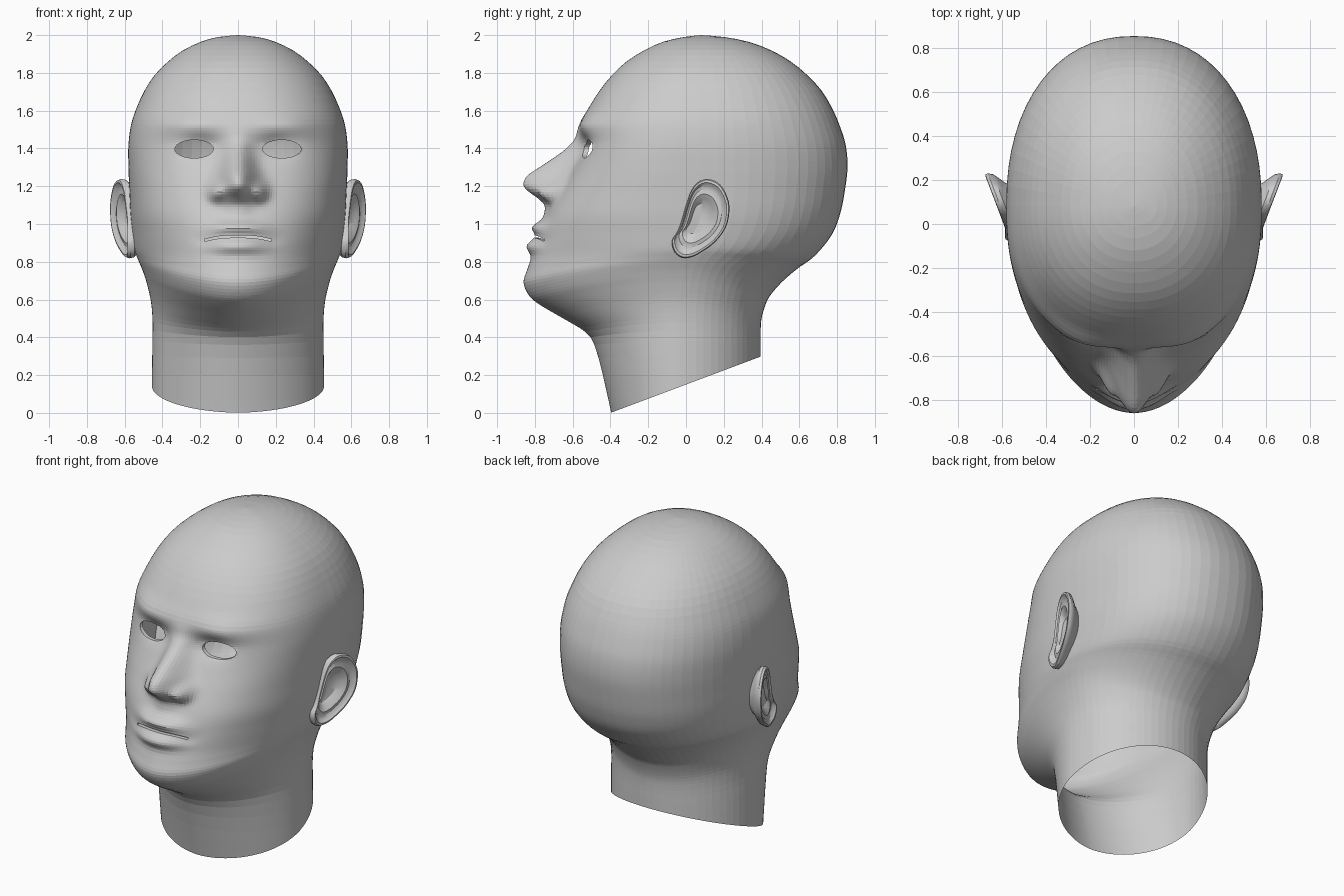
import bpy, bmesh
from math import sin, cos, pi, exp, hypot

if "Cube" in bpy.data.objects:
    bpy.data.objects.remove(bpy.data.objects["Cube"])


def catmull(p0, p1, p2, p3, t):
    return [0.5 * (2*b + (c - a)*t + (2*a - 5*b + 4*c - d)*t*t + (3*b - a - 3*c + d)*t**3)
            for a, b, c, d in zip(p0, p1, p2, p3)]


def lookup(keys, v):
    # linear lookup in ascending (position, value) pairs
    if v <= keys[0][0]:
        return keys[0][1]
    for (a, fa), (b, fb) in zip(keys, keys[1:]):
        if v <= b:
            return fa + (fb - fa) * (v - a) / (b - a)
    return keys[-1][1]


def table(keys, v):
    # softened lookup
    return sum(lookup(keys, v + d) * m for d, m in ((-.018, .25), (0, .5), (.018, .25)))


def bump(u, v, su, sv, p=2):
    return exp(-abs(u / su)**p - (v / sv)**2)


def finish(bm, name):
    bmesh.ops.remove_doubles(bm, verts=bm.verts, dist=1e-4)
    bmesh.ops.recalc_face_normals(bm, faces=bm.faces)
    me = bpy.data.meshes.new(name)
    bm.to_mesh(me)
    bm.free()
    ob = bpy.data.objects.new(name, me)
    bpy.context.collection.objects.link(ob)
    mod = ob.modifiers.new("mirror", 'MIRROR')
    mod.use_clip = True
    return ob


# Sections of the skull and neck: z at midline, front y, back y, half width, front squareness
SECTIONS = [
    (-.05, -.385, .395, .455, 1.85), (.2, -.44, .395, .455, 1.85), (.36, -.485, .395, .453, 1.85),
    (.43, -.535, .395, .452, 1.85), (.5, -.65, .40, .46, 1.87), (.57, -.77, .42, .482, 1.88),
    (.62, -.83, .445, .5, 1.9), (.69, -.86, .505, .523, 1.9), (.76, -.84, .585, .538, 1.91),
    (.83, -.815, .68, .55, 1.95), (.94, -.78, .77, .56, 2.1), (1.05, -.735, .815, .57, 2.28),
    (1.17, -.67, .84, .575, 2.4), (1.3, -.60, .855, .58, 2.5), (1.42, -.565, .845, .58, 2.45),
    (1.53, -.558, .81, .565, 2.35), (1.62, -.512, .77, .535, 2.3), (1.71, -.455, .715, .493, 2.25),
    (1.79, -.39, .64, .44, 2.2), (1.86, -.315, .555, .37, 2.15), (1.92, -.22, .45, .29, 2.1),
    (1.965, -.12, .33, .195, 2.1), (1.99, -.01, .2, .105, 2), (2.0, .08, .08, 0, 2)]

# Nose ridge height and half width by z
NOSE = [(1.0, 0), (1.05, .015), (1.10, .035), (1.14, .1), (1.18, .185), (1.215, .222),
        (1.26, .222), (1.33, .142), (1.395, .068), (1.45, .025), (1.52, .005), (1.58, 0)]
NOSE_W = [(1.05, .06), (1.12, .1), (1.2, .1), (1.3, .08), (1.4, .065), (1.5, .07)]


def face_depth(x, z):
    d = table(NOSE, z) * bump(x, 0, table(NOSE_W, z), 1, 2.2)
    d += .06 * bump(x - .115, z - 1.165, .042, .045)        # nostril wings
    d += .05 * bump(x, z - .982, .15, .036, 2.5)            # upper lip
    d += .045 * bump(x, z - .885, .14, .042, 2.5)           # lower lip
    d -= .048 * bump(x - .2, z - 1.405, .1, .06)            # eye sockets
    d += .02 * bump(x - .225, z - 1.4, .08, .045)           # eyelids
    d += .022 * bump(x - .27, z - 1.525, .15, .065)         # brows
    return d


# Interpolate sections, denser through the face
rows, lip_row = [], 0
for i in range(len(SECTIONS) - 1):
    k = [SECTIONS[max(0, min(len(SECTIONS) - 1, i + j))] for j in (-1, 0, 1, 2)]
    if k[1][0] == .94:
        lip_row = len(rows)
    steps = 9 if .82 < k[1][0] < 1.5 else 4 if .4 < k[1][0] < 1.6 else 2
    rows += [catmull(*k, s / steps) for s in range(steps)]
rows.append(list(SECTIONS[-1]))

# Head and neck shell (half, mirrored)
bm = bmesh.new()
FRONT, BACK = 56, 16
grid = []
for z, f, b, w, n in rows:
    t = min(1, max(0, (z - .45) / .7))
    t = t * t * (3 - 2 * t)
    ym = -.03 + .11 * t
    nb = 2 + .22 * t                                # the back of the skull is fuller than the nape
    lift = .12 * exp(-((z - .62) / .2)**2)          # jaw line climbs towards the ears
    line = []
    for j in range(FRONT + BACK + 1):
        zz = z
        if j < FRONT:
            a = pi / 2 * (j / FRONT)**1.25
            x = w * sin(a)**(2 / n)
            y = ym - (ym - f) * cos(a)**(2 / n) - face_depth(x, z)
            zz += lift * sin(a)**2
            zz -= .035 * min(1, (x / .19)**3) * bump(x, z - .935, .24, .06, 4)
        else:
            a = pi / 2 * (j - FRONT) / BACK
            c = cos(a) if j < FRONT + BACK else 0
            x, y = w * c**(2 / nb), ym + (b - ym) * sin(a)**(2 / nb)
            zz += lift * c**2
        line.append(bm.verts.new((x, y, zz)))
    grid.append(line)
for i in range(len(grid) - 1):
    for j in range(FRONT + BACK):
        # leave the slit between the lips open
        if i == lip_row - 1 and j < FRONT and grid[i][j + 1].co.x < .18:
            continue
        bm.faces.new((grid[i][j], grid[i][j + 1], grid[i + 1][j + 1], grid[i + 1][j]))
bmesh.ops.remove_doubles(bm, verts=bm.verts, dist=1e-4)

# Almond eye openings
EX, EZ, RX, RZ = .232, 1.397, .102, .048


def eye_radius(co):
    return hypot((co.x - EX) / RX, (co.z - EZ) / RZ) if co.y < -.2 else 9


bmesh.ops.delete(bm, geom=[f for f in bm.faces if eye_radius(f.calc_center_median()) < 1],
                 context='FACES')
lids = [v for v in bm.verts if v.is_boundary and eye_radius(v.co) < 2]
for v in lids:
    r = eye_radius(v.co)
    v.co.x = EX + (v.co.x - EX) / r
    v.co.z = EZ + (v.co.z - EZ) / r
for _ in range(4):                                   # even out the lid edge depth
    ys = [sum(e.other_vert(v).co.y for e in v.link_edges if e.is_boundary) / 2 for v in lids]
    for v, y in zip(lids, ys):
        v.co.y = (v.co.y + y) / 2

# Turn the lid and lip rims inward
rim = [e for e in bm.edges if e.is_boundary and max(v.co.x for v in e.verts) > 1e-3
       and all(eye_radius(v.co) < 1.1 or (v.co.y < -.5 and .85 < v.co.z < .96) for v in e.verts)]
new = bmesh.ops.extrude_edge_only(bm, edges=rim)["geom"]
bmesh.ops.translate(bm, verts=[g for g in new if isinstance(g, bmesh.types.BMVert)],
                    vec=(0, .025, 0))

# Slanted open cut under the neck
bmesh.ops.bisect_plane(bm, geom=bm.verts[:] + bm.edges[:] + bm.faces[:],
                       plane_co=(0, 0, .15), plane_no=(0, -.375, 1), clear_inner=True)
finish(bm, "head")

# Ears: outline (y, z) with rings running from the back, over the rim, into the bowl
OUTLINE = [(0, 1.1), (.03, 1.18), (.07, 1.225), (.12, 1.238), (.18, 1.21), (.22, 1.14),
           (.23, 1.07), (.21, .98), (.15, .9), (.08, .85), (.03, .825), (-.02, .82),
           (-.06, .85), (-.075, .91), (-.045, .96), (-.02, 1.03)]
RINGS = [(.62, -.11), (.74, -.07), (.9, -.045), (.98, -.03), (1.0, -.008), (.97, .006),
         (.91, .008), (.84, -.006), (.74, -.012), (.62, -.006), (.5, -.02), (.38, -.04), (.15, -.045)]
CY, CZ = .07, 1.03
N = len(OUTLINE)
pts = [catmull(*[OUTLINE[(i + j) % N] for j in (-1, 0, 1, 2)], s / 3)
       for i in range(N) for s in range(3)]
bm = bmesh.new()
loops = []
for k, off in RINGS:
    loop = []
    for py, pz in pts:
        y, z = CY + (py - CY) * k, CZ + (pz - CZ) * k
        loop.append(bm.verts.new((.578 + .38 * max(0, y + .02) + off, y, z)))
    loops.append(loop)
for la, lb in zip(loops, loops[1:]):
    for j in range(len(pts)):
        q = (j + 1) % len(pts)
        bm.faces.new((la[j], la[q], lb[q], lb[j]))
bm.faces.new(loops[-1])
ears = finish(bm, "ears")
bpy.context.view_layer.objects.active = ears
ears.select_set(True)
bpy.ops.object.shade_smooth_by_angle()
